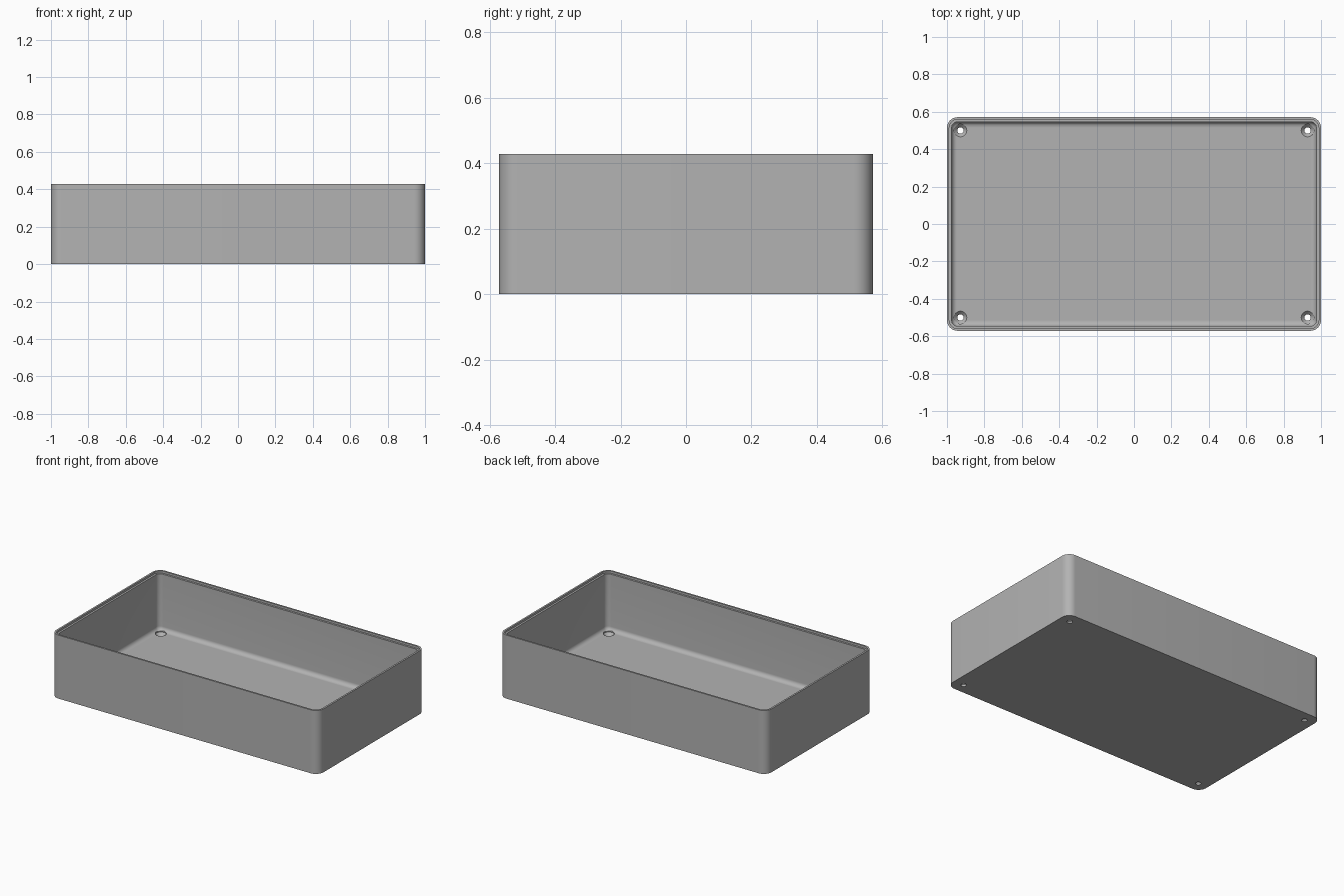
import bpy
import bmesh
from math import sin, cos, pi, radians

cube = bpy.data.objects.get("Cube")
if cube:
    bpy.data.objects.remove(cube, do_unlink=True)

HALF_X, HALF_Y, HEIGHT = 1.0, 0.571, 0.429
CORNER = 0.057      # outer corner radius
LIP = 0.012         # width of the thin rim
WALL = 0.025
FLOOR = 0.034
FILLET = 0.028
SEGMENTS = 10

grey = bpy.data.materials.new("light grey plastic")
grey.use_nodes = True
colour = (0.45, 0.45, 0.45, 1)
grey.diffuse_color = colour
grey.node_tree.nodes["Principled BSDF"].inputs["Base Color"].default_value = colour


def ring(bm, inset, z):
    """Rounded rectangle, moved inwards from the outer wall."""
    r = max(CORNER - inset, 0.004)
    verts = []
    for k, (sx, sy) in enumerate([(1, 1), (-1, 1), (-1, -1), (1, -1)]):
        cx = sx * (HALF_X - inset - r)
        cy = sy * (HALF_Y - inset - r)
        for i in range(SEGMENTS + 1):
            a = (k + i / SEGMENTS) * pi / 2
            verts.append(bm.verts.new((cx + r * cos(a), cy + r * sin(a), z)))
    return verts


def make_object(name, bm):
    bmesh.ops.recalc_face_normals(bm, faces=bm.faces)
    mesh = bpy.data.meshes.new(name)
    bm.to_mesh(mesh)
    bm.free()
    mesh.materials.append(grey)
    obj = bpy.data.objects.new(name, mesh)
    bpy.context.collection.objects.link(obj)
    return obj


# Tray shell: outer wall, stepped rim, inner wall, floor fillet
profile = [(0, 0), (0, HEIGHT), (LIP, HEIGHT), (LIP, HEIGHT - 0.014),
           (WALL, HEIGHT - 0.014)]
for i in range(9):
    a = i / 8 * pi / 2
    profile.append((WALL + FILLET * (1 - cos(a)), FLOOR + FILLET * (1 - sin(a))))

bm = bmesh.new()
rings = [ring(bm, inset, z) for inset, z in profile]
for low, high in zip(rings, rings[1:]):
    for i in range(len(low)):
        j = (i + 1) % len(low)
        bm.faces.new((low[i], low[j], high[j], high[i]))
bm.faces.new(rings[0])
bm.faces.new(rings[-1])
tray = make_object("tray", bm)

# Countersunk screw holes in the four corners
bm = bmesh.new()
hole = [(0.017, -0.02), (0.017, 0.012), (0.034, FLOOR - 0.004), (0.034, FLOOR + 0.03)]
sides = 32
for x in (-0.928, 0.928):
    for y in (-0.5, 0.5):
        loops = [[bm.verts.new((x + r * cos(2 * pi * i / sides),
                                y + r * sin(2 * pi * i / sides), z))
                  for i in range(sides)] for r, z in hole]
        for low, high in zip(loops, loops[1:]):
            for i in range(sides):
                j = (i + 1) % sides
                bm.faces.new((low[i], low[j], high[j], high[i]))
        bm.faces.new(loops[0])
        bm.faces.new(loops[-1])
cutter = make_object("screw_hole_cutter", bm)
cutter.hide_render = True

cut = tray.modifiers.new("screw holes", "BOOLEAN")
cut.operation = "DIFFERENCE"
cut.solver = "EXACT"
cut.object = cutter

bpy.ops.object.select_all(action="DESELECT")
tray.select_set(True)
bpy.context.view_layer.objects.active = tray
bpy.ops.object.modifier_apply(modifier=cut.name)
bpy.data.objects.remove(cutter, do_unlink=True)
bpy.ops.object.shade_smooth_by_angle(angle=radians(30))
